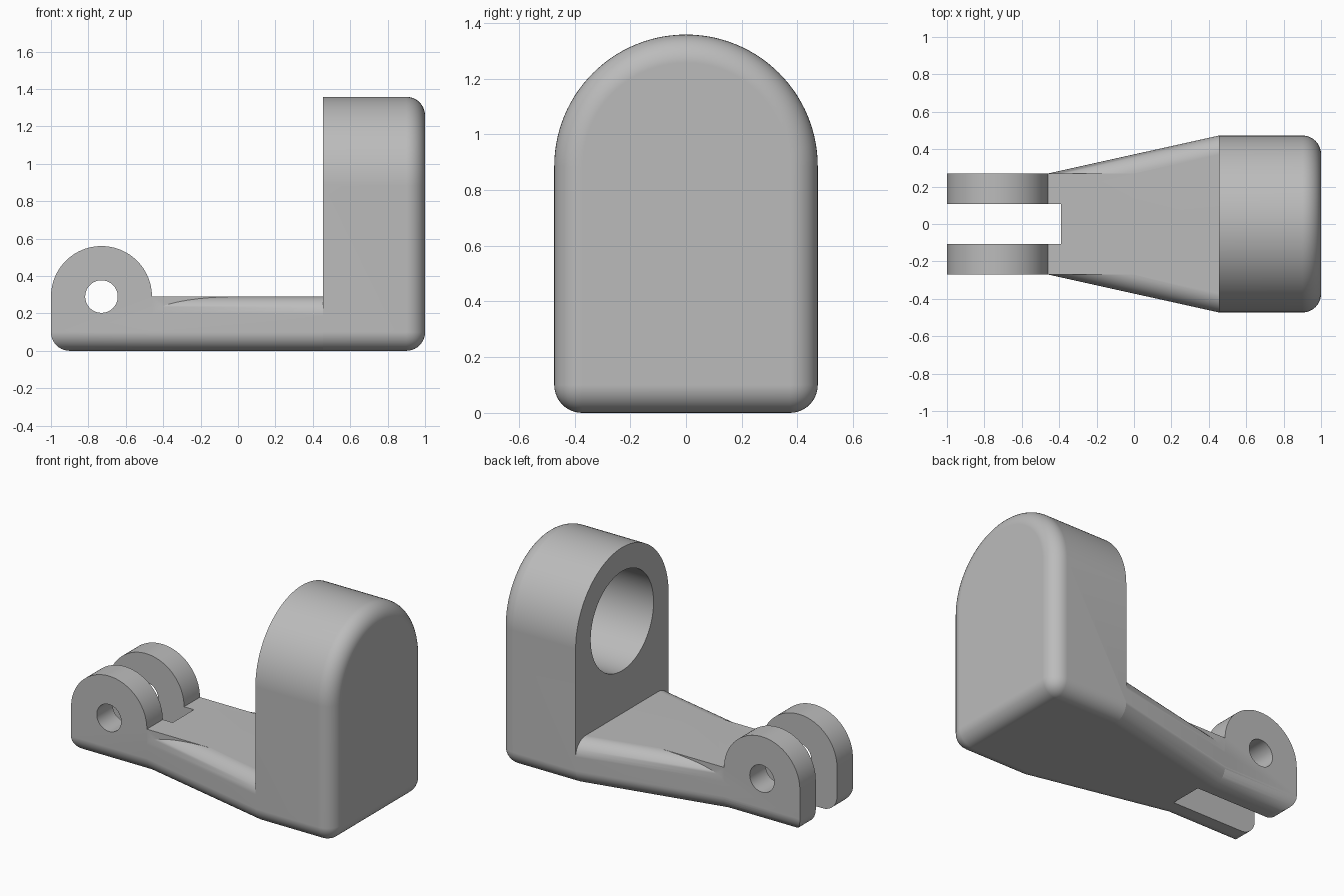
import bpy, bmesh, math
from mathutils import Vector

cube = bpy.data.objects.get("Cube")
if cube:
    bpy.data.objects.remove(cube, do_unlink=True)

grey = bpy.data.materials.new("plain grey")
grey.use_nodes = True
colour = (0.5, 0.5, 0.5, 1)
grey.diffuse_color = colour
grey.node_tree.nodes["Principled BSDF"].inputs["Base Color"].default_value = colour

FILLET = 0.1
ARM_TOP = 0.29
HEAD_X, HEAD_HALF, HEAD_Z = 0.455, 0.473, 0.885
LUG_X, LUG_R = -0.73, 0.27


def prism(name, points, shift, rounded=None):
    """Extrude a 3D outline by shift, then fillet the edges chosen by rounded."""
    bm = bmesh.new()
    face = bm.faces.new([bm.verts.new(p) for p in points])
    out = bmesh.ops.extrude_face_region(bm, geom=[face], use_keep_orig=True)
    moved = [g for g in out["geom"] if isinstance(g, bmesh.types.BMVert)]
    bmesh.ops.translate(bm, verts=moved, vec=shift)
    bmesh.ops.recalc_face_normals(bm, faces=bm.faces)
    if rounded:
        edges = [e for e in bm.edges if rounded(e.verts[0].co, e.verts[1].co)]
        bmesh.ops.bevel(bm, geom=edges, offset=FILLET, offset_type='OFFSET',
                        segments=10, profile=0.5, affect='EDGES', clamp_overlap=False)
        bmesh.ops.remove_doubles(bm, verts=bm.verts, dist=0.0001)
        bmesh.ops.recalc_face_normals(bm, faces=bm.faces)
    mesh = bpy.data.meshes.new(name)
    bm.to_mesh(mesh)
    bm.free()
    mesh.materials.append(grey)
    obj = bpy.data.objects.new(name, mesh)
    bpy.context.collection.objects.link(obj)
    return obj


def arc(radius, turn, steps):
    return [(radius * math.cos(turn * i / steps), radius * math.sin(turn * i / steps))
            for i in range(steps + 1)]


def circle(radius, steps=64):
    return arc(radius, 2 * math.pi, steps)[:-1]


def both(a, b, axis, value):
    return abs(a[axis] - value) < 1e-4 and abs(b[axis] - value) < 1e-4


def combine(target, other, operation):
    mod = target.modifiers.new(operation.title(), 'BOOLEAN')
    mod.operation, mod.solver, mod.object = operation, 'EXACT', other
    bpy.context.view_layer.objects.active = target
    bpy.ops.object.modifier_apply(modifier=mod.name)
    bpy.data.objects.remove(other, do_unlink=True)


# Upright head: arched block, rounded on its outer face and along the bottom sides
arch = [(HEAD_X, y, HEAD_Z + z) for y, z in arc(HEAD_HALF, math.pi, 56)]
arch += [(HEAD_X, -HEAD_HALF, 0), (HEAD_X, HEAD_HALF, 0)]
body = prism("hinge_bracket", arch, Vector((1 - HEAD_X, 0, 0)),
             lambda a, b: both(a, b, 0, 1) or (both(a, b, 2, 0) and abs(a.y - b.y) < 1e-4))

# Tapered arm: rounded along its four long edges
arm_start = LUG_X + LUG_R
taper = [(arm_start, -LUG_R, 0), (HEAD_X, -HEAD_HALF, 0),
         (HEAD_X, HEAD_HALF, 0), (arm_start, LUG_R, 0)]
arm = prism("tapered_arm", taper, Vector((0, 0, ARM_TOP)),
            lambda a, b: abs(a.x - b.x) > 0.5)

# Clevis: round-topped slab running into the arm, rounded underneath
side = [(LUG_X + x, -LUG_R, ARM_TOP + z) for x, z in arc(LUG_R, math.pi, 48)]
side += [(-1, -LUG_R, 0), (0, -LUG_R, 0), (0, -LUG_R, ARM_TOP)]
clevis = prism("clevis", side, Vector((0, 2 * LUG_R, 0)),
               lambda a, b: both(a, b, 2, 0) and not both(a, b, 0, 0))

for part in (arm, clevis):
    combine(body, part, 'UNION')

# Slot between the lugs, pin hole, and blind bore in the head
slot = prism("slot_cutter", [(-1.2, -0.108, -0.2), (-0.39, -0.108, -0.2),
                             (-0.39, 0.108, -0.2), (-1.2, 0.108, -0.2)], Vector((0, 0, 1)))
pin = prism("pin_cutter", [(LUG_X + x, -0.6, ARM_TOP + z) for x, z in circle(0.087)],
            Vector((0, 1.2, 0)))
bore = prism("bore_cutter", [(HEAD_X - 0.1, y, HEAD_Z + z) for y, z in circle(0.32)],
             Vector((0.49, 0, 0)))
for cutter in (slot, pin, bore):
    combine(body, cutter, 'DIFFERENCE')

# Smooth shading with crisp edges and flat large faces
bpy.ops.object.select_all(action='DESELECT')
body.select_set(True)
bpy.context.view_layer.objects.active = body
bpy.ops.object.shade_smooth_by_angle(angle=math.radians(30))
weighted = body.modifiers.new("Weighted normals", 'WEIGHTED_NORMAL')
weighted.keep_sharp = True
